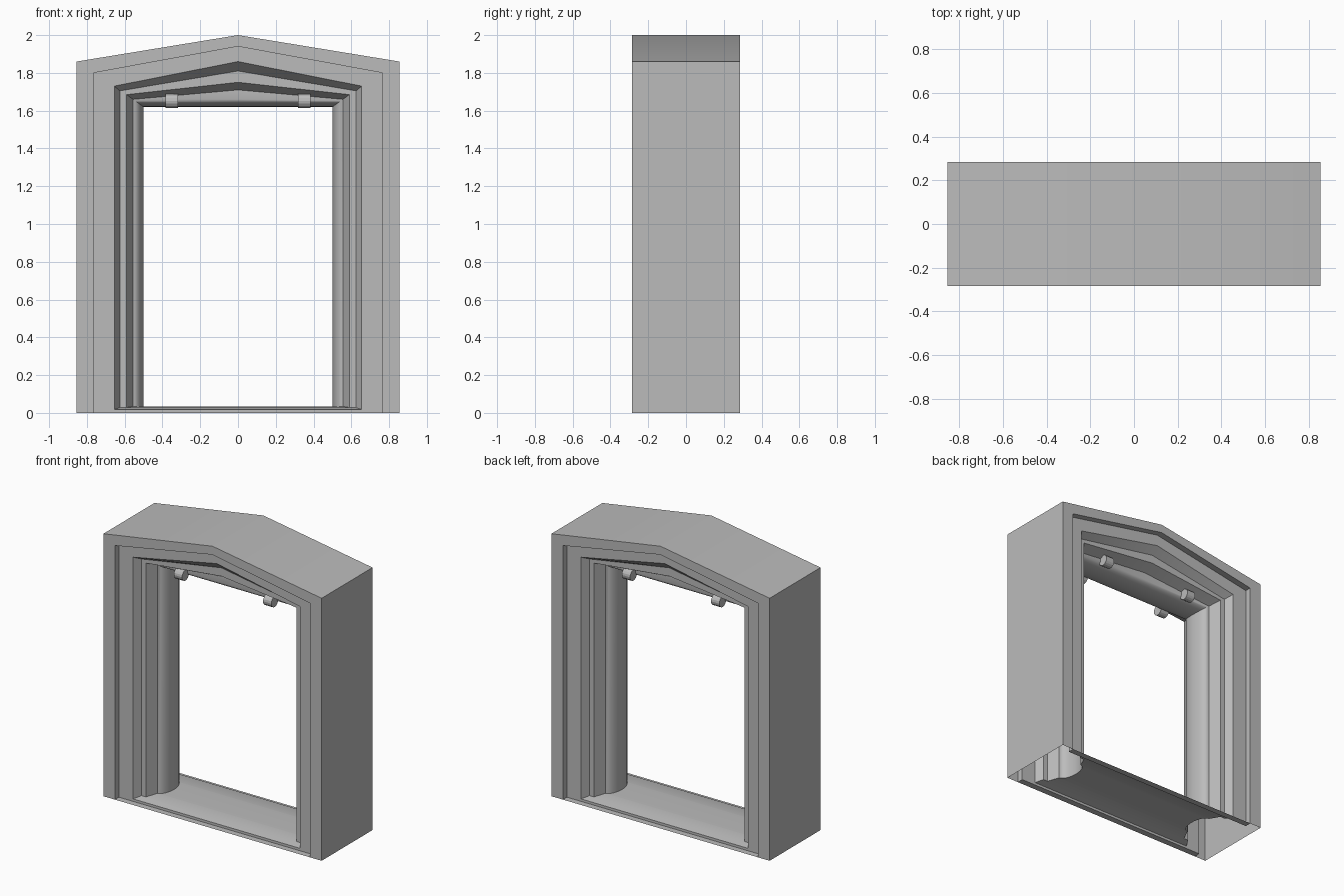
import bpy, bmesh, math

cube = bpy.data.objects.get("Cube")
if cube:
    bpy.data.objects.remove(cube)

grey = bpy.data.materials.new("plain_grey")
grey.use_nodes = True
colour = (0.5, 0.5, 0.5, 1)
grey.diffuse_color = colour
grey.node_tree.nodes["Principled BSDF"].inputs["Base Color"].default_value = colour

DEPTH = 0.285


def finish(name, bm):
    bmesh.ops.recalc_face_normals(bm, faces=bm.faces)
    mesh = bpy.data.meshes.new(name)
    bm.to_mesh(mesh)
    bm.free()
    mesh.materials.append(grey)
    obj = bpy.data.objects.new(name, mesh)
    bpy.context.collection.objects.link(obj)
    return obj


def floor_height(y):
    return 0.035 * (1 - (y / DEPTH) ** 4)


# Front half of the frame section: half width, eave, peak, y, base height
half = [(0.855, 1.86, 2.0, -DEPTH, 0),
        (0.765, 1.80, 1.94, -DEPTH, 0),
        (0.765, 1.80, 1.94, -0.24, 0)]
for x, eave, peak, y in [(0.655, 1.73, 1.86, -0.24), (0.625, 1.705, 1.81, -0.187),
                         (0.59, 1.685, 1.75, -0.187), (0.555, 1.66, 1.71, -0.11)]:
    half.append((x, eave, peak, y, floor_height(y)))
# Rounded inner lining, with a straight lintel
for i in range(9):
    a = i / 8 * math.pi / 2
    x, z, y = 0.555 - 0.055 * math.sin(a), 1.66 - 0.04 * math.sin(a), -0.11 * math.cos(a)
    half.append((x, z, z, y, floor_height(y)))
section = half + [(x, e, p, -y, b) for x, e, p, y, b in half[-2::-1]]

# Portal shell and the arched threshold
bm = bmesh.new()
loops = [[bm.verts.new(co) for co in ((-x, y, b), (-x, y, e), (0, y, p), (x, y, e), (x, y, b))]
         for x, e, p, y, b in section]
for i, loop in enumerate(loops):
    after = loops[(i + 1) % len(loops)]
    for k in range(4):
        bm.faces.new((loop[k], loop[k + 1], after[k + 1], after[k]))
for loop, after in zip(loops[1:-2], loops[2:-1]):
    bm.faces.new((loop[0], loop[4], after[4], after[0]))
bmesh.ops.dissolve_degenerate(bm, dist=1e-5, edges=bm.edges)
frame = finish("portal_frame", bm)
bpy.context.view_layer.objects.active = frame
frame.select_set(True)
bpy.ops.object.shade_smooth_by_angle(angle=math.radians(30))
frame.select_set(False)

# Small lamp drums on both sides of the lintel
for side, sx in (("left", 1), ("right", -1)):
    for face, sy in (("front", -1), ("back", 1)):
        bm = bmesh.new()
        bmesh.ops.create_cone(bm, cap_ends=True, segments=16, radius1=0.038,
                              radius2=0.038, depth=0.065)
        drum = finish(face + "_" + side + "_lamp", bm)
        drum.rotation_euler.y = math.pi / 2
        drum.location = (sx * 0.35, sy * 0.135, 1.652)
